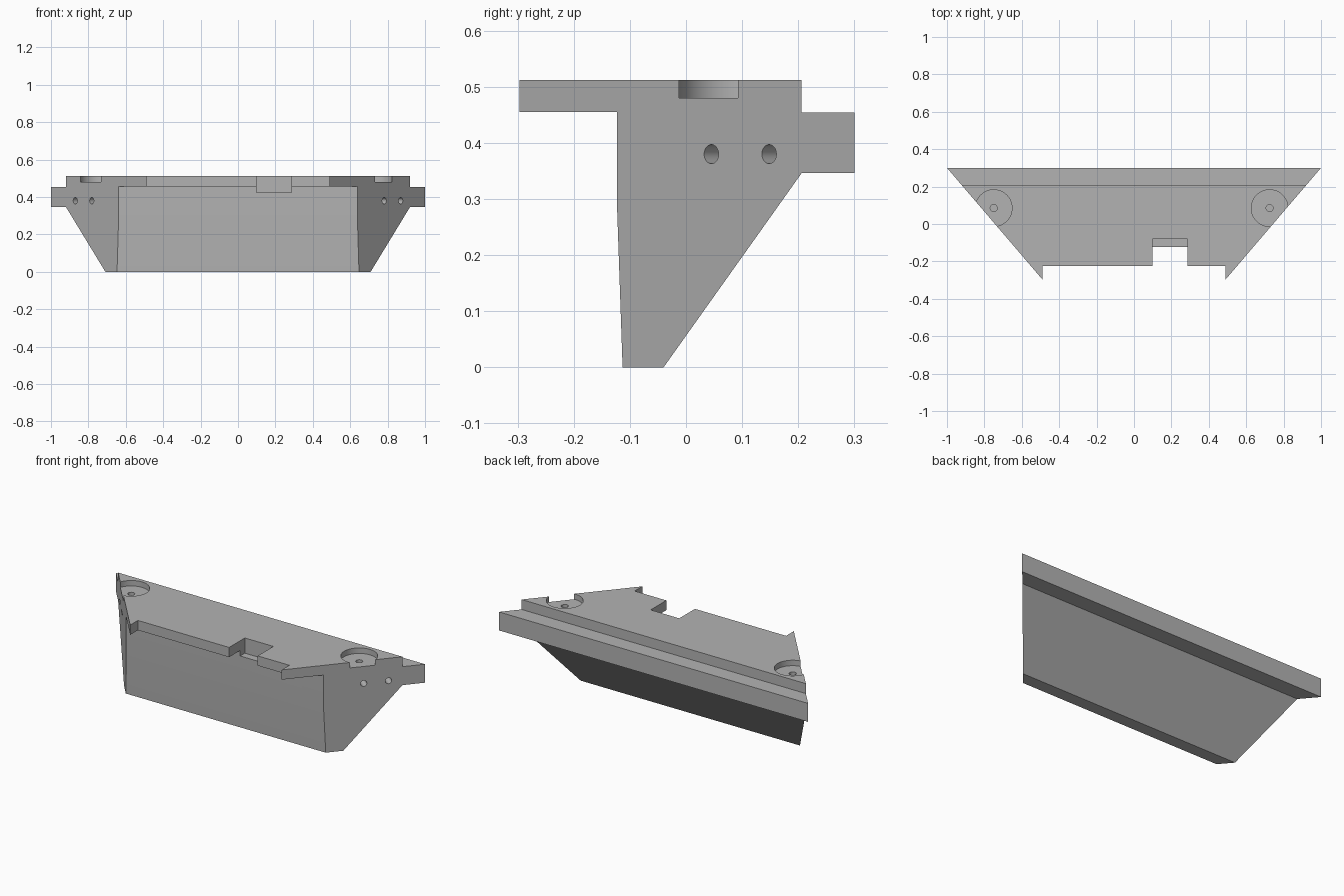
import bpy
import bmesh
from math import pi
from mathutils import Vector

cube = bpy.data.objects.get("Cube")
if cube:
    bpy.data.objects.remove(cube)

TOP = 0.512
END_NORMAL = Vector((0.76, -0.65, 0)).normalized()   # normal of the +x mitred end

grey = bpy.data.materials.new("plain_grey")
grey.use_nodes = True
grey.diffuse_color = (0.45, 0.45, 0.45, 1)
grey.node_tree.nodes["Principled BSDF"].inputs["Base Color"].default_value = (0.45, 0.45, 0.45, 1)


def end_x(y):
    """Half length of the bracket at depth y."""
    return 1 - 0.854 * (0.3 - y)


def make_object(name, bm):
    bmesh.ops.recalc_face_normals(bm, faces=bm.faces)
    mesh = bpy.data.meshes.new(name)
    bm.to_mesh(mesh)
    bm.free()
    obj = bpy.data.objects.new(name, mesh)
    mesh.materials.append(grey)
    bpy.context.collection.objects.link(obj)
    return obj


def box(name, low, high):
    bm = bmesh.new()
    bmesh.ops.create_cube(bm, size=1)
    low, high = Vector(low), Vector(high)
    for v in bm.verts:
        v.co = (low + high) / 2 + v.co * (high - low)
    return make_object(name, bm)


def cylinder(name, centre, radius, length, axis=Vector((0, 0, 1)), sides=48):
    bm = bmesh.new()
    bmesh.ops.create_cone(bm, cap_ends=True, segments=sides,
                          radius1=radius, radius2=radius, depth=length)
    turn = Vector((0, 0, 1)).rotation_difference(axis)
    for v in bm.verts:
        v.co = turn @ v.co + Vector(centre)
    return make_object(name, bm)


# Body: side profile (y, z) swept along x, then mitred at both ends
profile = [(-0.113, 0), (-0.04, 0), (0.206, 0.346), (0.3, 0.346), (0.3, 0.454),
           (0.206, 0.454), (0.206, TOP), (-0.3, TOP), (-0.3, 0.455),
           (-0.123, 0.455), (-0.123, 0.29)]
bm = bmesh.new()
face = bm.faces.new([bm.verts.new((-1.2, y, z)) for y, z in profile])
swept = bmesh.ops.extrude_face_region(bm, geom=[face])["geom"]
bmesh.ops.translate(bm, vec=(2.4, 0, 0),
                    verts=[g for g in swept if isinstance(g, bmesh.types.BMVert)])
for side in (1, -1):
    normal = Vector((side * END_NORMAL.x, END_NORMAL.y, 0))
    cut = bmesh.ops.bisect_plane(bm, geom=bm.verts[:] + bm.edges[:] + bm.faces[:],
                                 plane_co=(side, 0.3, 0), plane_no=normal,
                                 clear_outer=True)["geom_cut"]
    bmesh.ops.edgeloop_fill(bm, edges=[g for g in cut if isinstance(g, bmesh.types.BMEdge)])
body = make_object("mitred_bracket", bm)

# Cutters: lip setback between the prongs, and the notch
cutters = [box("lip_setback", (-0.49, -0.5, 0.4), (0.49, -0.225, 0.6)),
           box("notch", (0.1, -0.5, 0.423), (0.285, -0.08, 0.6))]

# Cutters: top counterbores with pilot holes, and screw holes in the ends
for side, x in ((-1, -0.75), (1, 0.725)):
    cutters.append(cylinder("counterbore", (x, 0.085, 0.53), 0.098, 0.1))
    cutters.append(cylinder("pilot_hole", (x, 0.085, 0.46), 0.019, 0.12, sides=24))
    axis = Vector((side * END_NORMAL.x, END_NORMAL.y, 0))
    for y in (0.045, 0.148):
        cutters.append(cylinder("end_hole", (side * end_x(y), y, 0.38), 0.017, 0.16, axis, 24))

bpy.ops.object.select_all(action="DESELECT")
body.select_set(True)
bpy.context.view_layer.objects.active = body
for cutter in cutters:
    mod = body.modifiers.new(cutter.name, "BOOLEAN")
    mod.operation = "DIFFERENCE"
    mod.solver = "EXACT"
    mod.object = cutter
    bpy.ops.object.modifier_apply(modifier=mod.name)
    bpy.data.objects.remove(cutter)

bpy.ops.object.shade_smooth_by_angle(angle=pi / 9)
